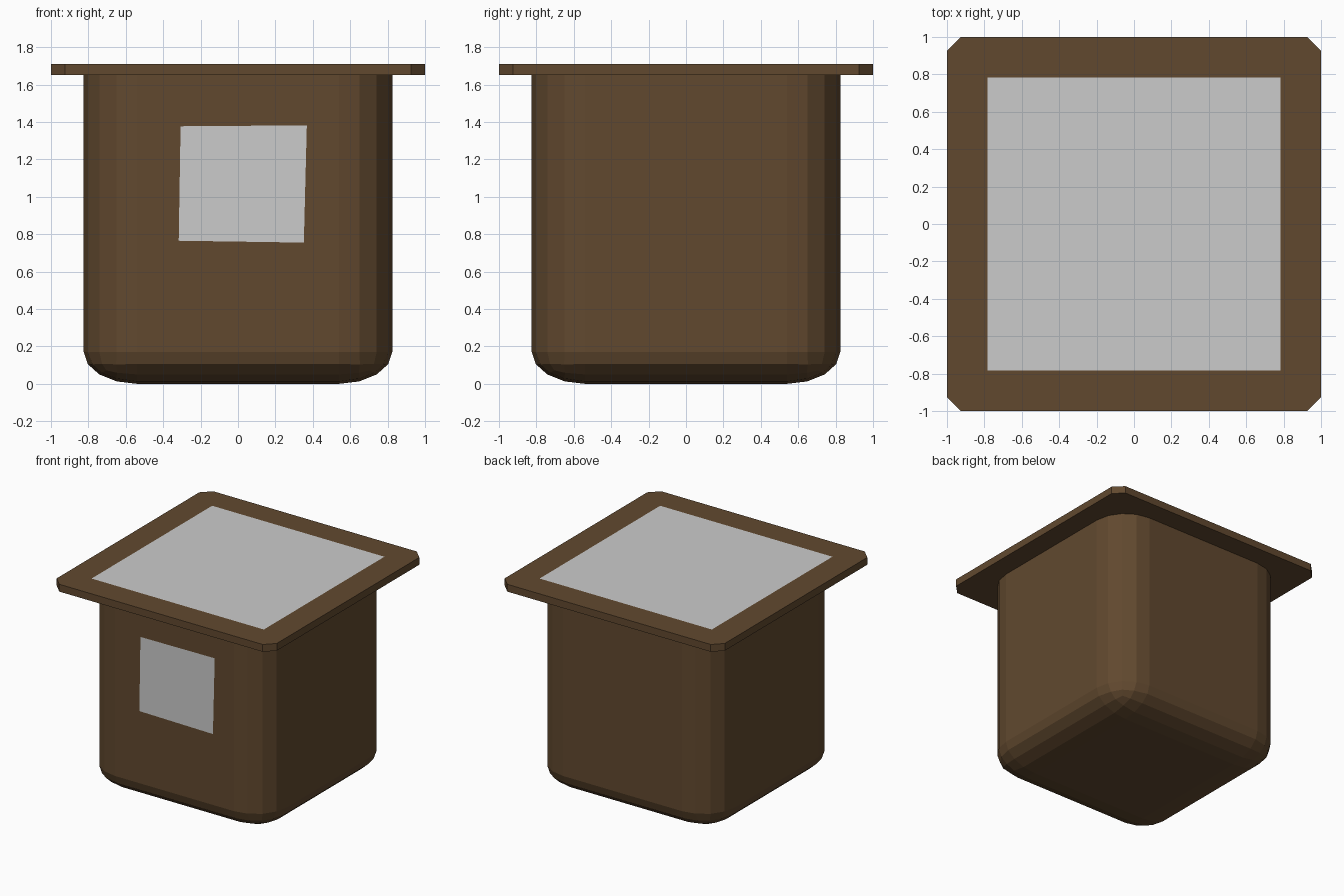
import bpy, bmesh

if "Cube" in bpy.data.objects:
    bpy.data.objects.remove(bpy.data.objects["Cube"])

brown = bpy.data.materials.new("brown")
brown.diffuse_color = (0.12, 0.066, 0.028, 1)
brown.use_nodes = True
brown.node_tree.nodes["Principled BSDF"].inputs["Base Color"].default_value = brown.diffuse_color


def add_object(name, bm, material=None):
    bmesh.ops.recalc_face_normals(bm, faces=bm.faces)
    mesh = bpy.data.meshes.new(name)
    bm.to_mesh(mesh)
    bm.free()
    obj = bpy.data.objects.new(name, mesh)
    bpy.context.collection.objects.link(obj)
    if material:
        mesh.materials.append(material)
    return obj


def box(sx, sy, z0, z1):
    bm = bmesh.new()
    bmesh.ops.create_cube(bm, size=1)
    for v in bm.verts:
        v.co.x *= sx
        v.co.y *= sy
        v.co.z = z1 if v.co.z > 0 else z0
    return bm


def bevel(bm, edges, offset, segments):
    bmesh.ops.bevel(bm, geom=edges, offset=offset, segments=segments,
                    profile=0.5, affect='EDGES')


def panel(name, corners):
    bm = bmesh.new()
    bm.faces.new([bm.verts.new(c) for c in corners])
    mesh = bpy.data.meshes.new(name)
    bm.to_mesh(mesh)
    bm.free()
    obj = bpy.data.objects.new(name, mesh)
    bpy.context.collection.objects.link(obj)
    return obj


# Tub: rounded sides and bottom, squashed so the bottom rounding is elliptical
radius, squash, height = 0.285, 0.6, 1.65
tub = box(1.65, 1.65, 0, height / squash)
top = height / squash
bevel(tub, [e for e in tub.edges if min(v.co.z for v in e.verts) < top - 0.01],
      radius, 4)
for v in tub.verts:
    v.co.z *= squash
add_object("tub", tub, brown)

# Lid: thin slab with clipped corners
lid = box(2, 2, 1.65, 1.71)
bevel(lid, [e for e in lid.edges
            if abs(e.verts[0].co.z - e.verts[1].co.z) > 0.01], 0.075, 1)
add_object("lid", lid, brown)

# Top sheet and slightly crooked front label
s, z = 0.783, 1.712
panel("top_sheet", [(-s, -s, z), (s, -s, z), (s, s, z), (-s, s, z)])
y = -0.828
panel("front_label", [(-0.317, y, 0.765), (0.352, y, 0.755),
                      (0.368, y, 1.382), (-0.307, y, 1.377)])
